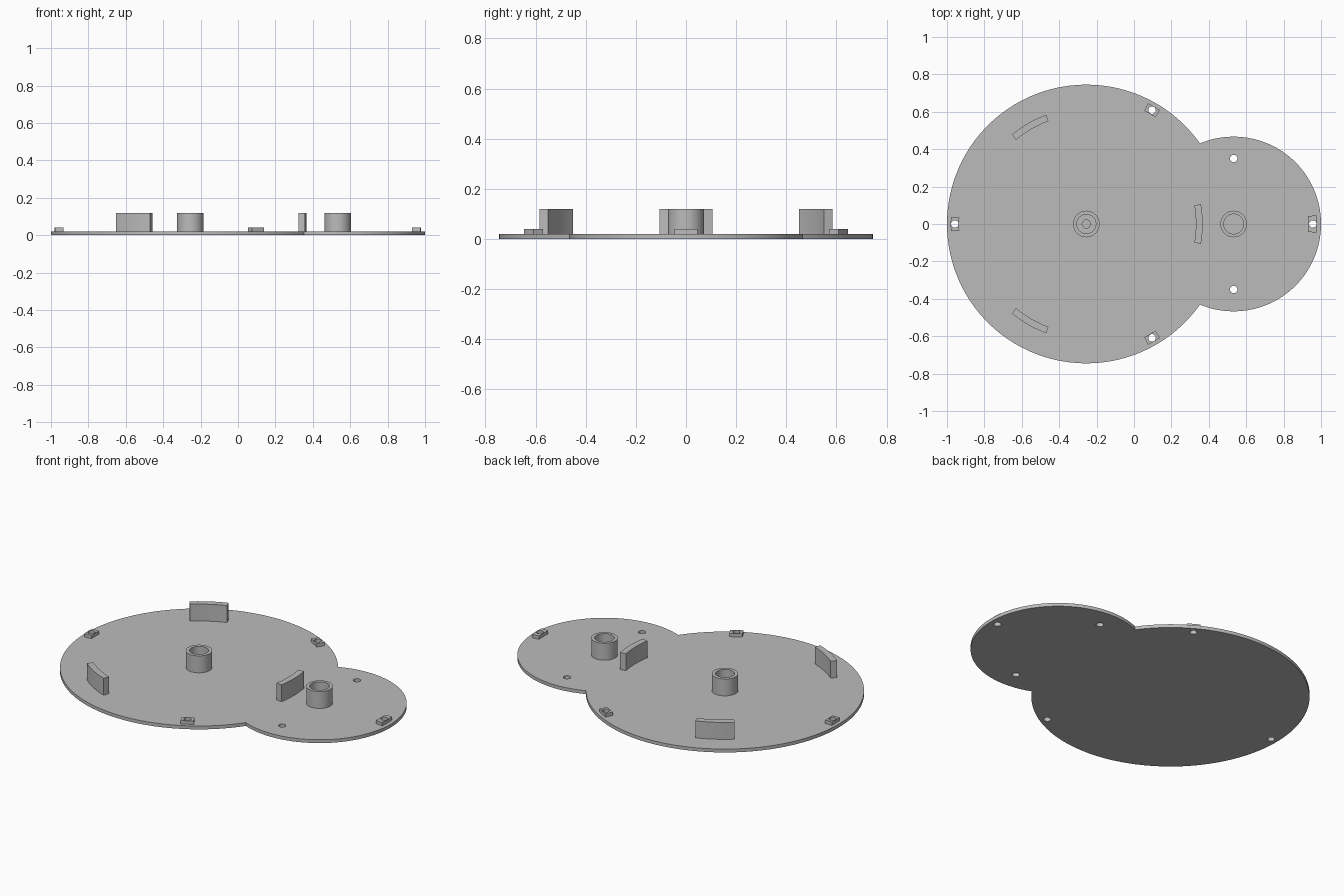
import bpy, bmesh, math

cube = bpy.data.objects.get("Cube")
if cube:
    bpy.data.objects.remove(cube, do_unlink=True)

grey = bpy.data.materials.new("plain grey")
grey.use_nodes = True
COLOUR = (0.5, 0.5, 0.5, 1)
grey.diffuse_color = COLOUR
grey.node_tree.nodes["Principled BSDF"].inputs["Base Color"].default_value = COLOUR

BIG, BIG_R = -0.255, 0.745        # large disc: centre x, radius
SMALL, SMALL_R = 0.533, 0.467     # small disc: centre x, radius
PLATE, PAD, TALL = 0.02, 0.04, 0.12
HOLE = 0.02


def arc(cx, cy, r, a0, a1, n):
    """Points along an arc, both ends included."""
    return [(cx + r * math.cos(a0 + (a1 - a0) * i / n),
             cy + r * math.sin(a0 + (a1 - a0) * i / n)) for i in range(n + 1)]


def circle(cx, cy, r, n=48):
    return arc(cx, cy, r, 0, math.tau, n)[:-1]


def sector(cx, r0, r1, angle, half, n):
    """Curved block outline around a disc centre."""
    return (arc(cx, 0, r1, angle - half, angle + half, n)
            + arc(cx, 0, r0, angle + half, angle - half, n))


def prism(name, loops, z0, z1):
    """Extrude an outline, with further loops as holes, from z0 to z1."""
    curve = bpy.data.curves.new(name, "CURVE")
    curve.dimensions = "2D"
    curve.fill_mode = "BOTH"
    curve.extrude = (z1 - z0) / 2
    for loop in loops:
        spline = curve.splines.new("POLY")
        spline.points.add(len(loop) - 1)
        for point, (x, y) in zip(spline.points, loop):
            point.co = (x, y, 0, 1)
        spline.use_cyclic_u = True
    temp = bpy.data.objects.new(name + " outline", curve)
    bpy.context.collection.objects.link(temp)
    bpy.context.view_layer.update()
    graph = bpy.context.evaluated_depsgraph_get()
    mesh = bpy.data.meshes.new_from_object(temp.evaluated_get(graph))
    bpy.data.objects.remove(temp, do_unlink=True)
    bpy.data.curves.remove(curve)

    # Weld the caps to the walls
    bm = bmesh.new()
    bm.from_mesh(mesh)
    bmesh.ops.remove_doubles(bm, verts=bm.verts, dist=0.0001)
    bmesh.ops.translate(bm, verts=bm.verts, vec=(0, 0, (z0 + z1) / 2))
    bmesh.ops.recalc_face_normals(bm, faces=bm.faces)
    bm.to_mesh(mesh)
    bm.free()
    mesh.materials.clear()
    mesh.materials.append(grey)
    obj = bpy.data.objects.new(name, mesh)
    bpy.context.collection.objects.link(obj)
    bpy.ops.object.select_all(action="DESELECT")
    obj.select_set(True)
    bpy.context.view_layer.objects.active = obj
    bpy.ops.object.shade_smooth_by_angle(angle=math.radians(30))
    return obj


# Screw pads: name, disc centre, radius of hole centre, angle, half width angle
pads = [("right_pad", BIG, 0.703, 180, 2.9),
        ("back_pad", BIG, 0.703, 60, 2.9),
        ("front_pad", BIG, 0.703, -60, 2.9),
        ("left_pad", SMALL, 0.423, 0, 6)]
holes = []
for name, cx, r, degrees, half in pads:
    a = math.radians(degrees)
    hole = circle(cx + r * math.cos(a), r * math.sin(a), HOLE, 24)
    holes.append(hole)
    block = sector(cx, r - 0.023, r + 0.022, a, math.radians(half), 4)
    prism(name, [block, hole], PLATE, PAD)

# Base plate: two merged discs with screw holes
for side in (-1, 1):
    holes.append(circle(SMALL, side * 0.35, HOLE, 24))
gap = SMALL - BIG
cross = (gap ** 2 + BIG_R ** 2 - SMALL_R ** 2) / (2 * gap)
a_big = math.acos(cross / BIG_R)
a_small = math.acos((cross - gap) / SMALL_R)
outline = (arc(BIG, 0, BIG_R, a_big, math.tau - a_big, 128)
           + arc(SMALL, 0, SMALL_R, -a_small, a_small, 96)[1:-1])
prism("base_plate", [outline] + holes, 0, PLATE)

# Curved guide walls around the large disc
for name, degrees in (("left_wall", 0), ("back_wall", 120), ("front_wall", 240)):
    wall = sector(BIG, 0.586, 0.622, math.radians(degrees), math.radians(9.8), 10)
    prism(name, [wall], PLATE, TALL)

# Hollow bosses, the large disc's one with a stepped bore
prism("main_boss", [circle(BIG, 0, 0.071), circle(BIG, 0, 0.051)], PLATE, TALL)
prism("main_boss_floor", [circle(BIG, 0, 0.053), circle(BIG, 0, 0.022)], PLATE, 0.03)
prism("small_boss", [circle(SMALL, 0, 0.071), circle(SMALL, 0, 0.053)], PLATE, TALL)
